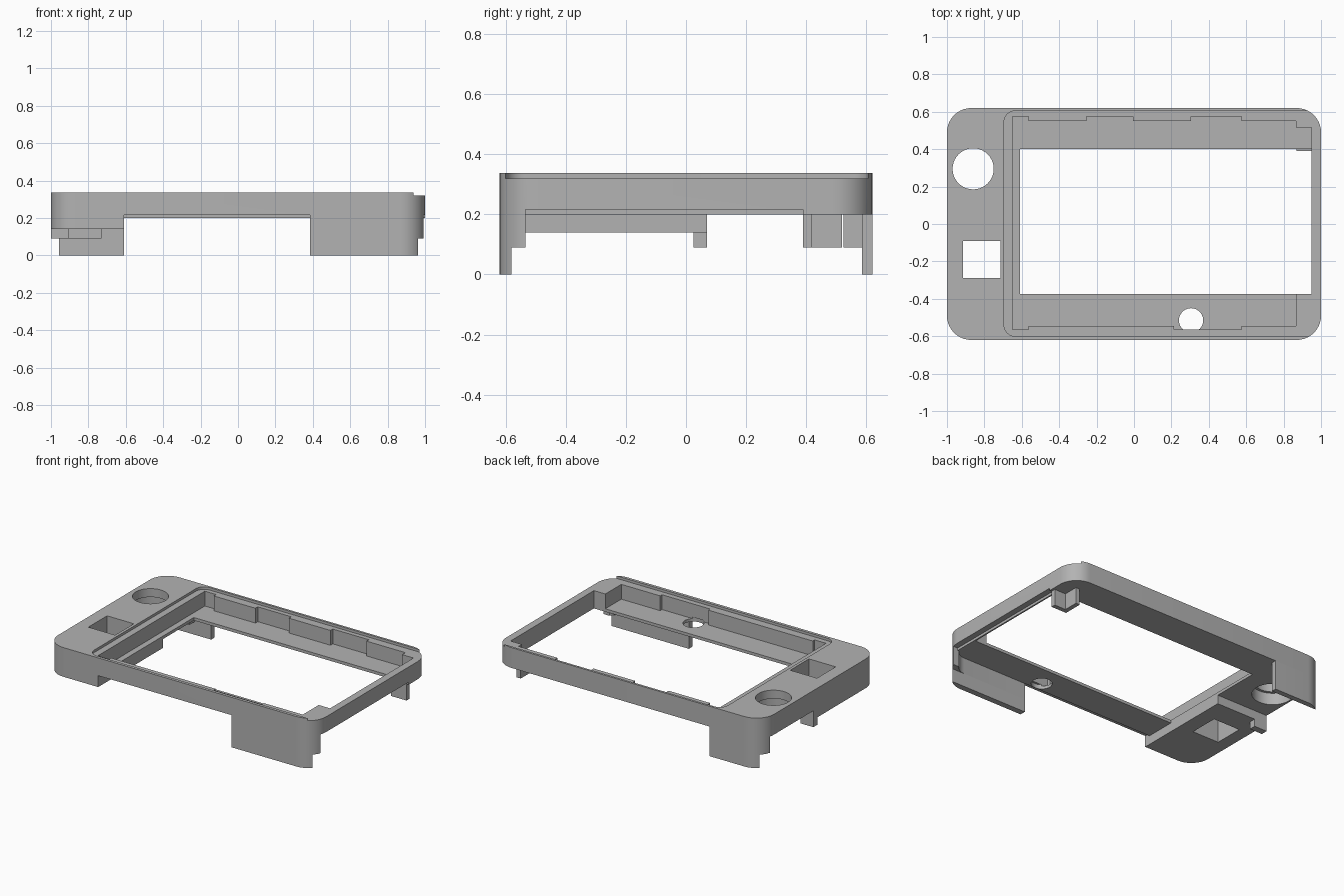
import bpy, bmesh, math

cube = bpy.data.objects.get("Cube")
if cube:
    bpy.data.objects.remove(cube, do_unlink=True)

grey = bpy.data.materials.new("plain_grey")
grey.use_nodes = True
grey.diffuse_color = (0.45, 0.45, 0.45, 1)
grey.node_tree.nodes["Principled BSDF"].inputs["Base Color"].default_value = (0.45, 0.45, 0.45, 1)

TOP, LIP, FLOOR, UNDER = 0.337, 0.32, 0.22, 0.2


def prism(name, points, z0, z1):
    """Extrude a closed outline from z0 up to z1."""
    bm = bmesh.new()
    face = bm.faces.new([bm.verts.new((x, y, z0)) for x, y in points])
    new = bmesh.ops.extrude_face_region(bm, geom=[face])["geom"]
    for v in new:
        if isinstance(v, bmesh.types.BMVert):
            v.co.z = z1
    bmesh.ops.recalc_face_normals(bm, faces=bm.faces)
    mesh = bpy.data.meshes.new(name)
    bm.to_mesh(mesh)
    bm.free()
    mesh.materials.append(grey)
    obj = bpy.data.objects.new(name, mesh)
    bpy.context.collection.objects.link(obj)
    return obj


def rect(x0, x1, y0, y1, r=0, steps=10):
    if not r:
        return [(x0, y0), (x1, y0), (x1, y1), (x0, y1)]
    pts = []
    corners = [(x1 - r, y1 - r), (x0 + r, y1 - r), (x0 + r, y0 + r), (x1 - r, y0 + r)]
    for q, (cx, cy) in enumerate(corners):
        for i in range(steps + 1):
            a = math.pi / 2 * (q + i / steps)
            pts.append((cx + r * math.cos(a), cy + r * math.sin(a)))
    return pts


def circle(cx, cy, r, n=40):
    return [(cx + r * math.cos(math.tau * i / n), cy + r * math.sin(math.tau * i / n)) for i in range(n)]


def combine(obj, points, z0, z1, mode="DIFFERENCE"):
    """Apply a boolean with a prism, then discard the cutter."""
    cutter = prism("cutter", points, z0, z1)
    mod = obj.modifiers.new("cut", "BOOLEAN")
    mod.operation, mod.object, mod.solver = mode, cutter, "EXACT"
    bpy.context.view_layer.objects.active = obj
    bpy.ops.object.modifier_apply(modifier=mod.name)
    bpy.data.objects.remove(cutter, do_unlink=True)


outer = rect(-1, 1, -0.62, 0.62, 0.13)
inner = rect(-0.96, 0.96, -0.58, 0.585, 0.09)

# Main frame with shallow lip open at the +x end
frame = prism("frame", outer, UNDER, TOP)
combine(frame, rect(-0.695, 1.3, -0.6, 0.605, 0.06), LIP, 0.5)

# Screen tray with stepped clip recesses along its sides
tray = [(-0.65, -0.565), (-0.565, -0.565), (-0.565, -0.545), (0.215, -0.545),
        (0.215, -0.565), (0.575, -0.565), (0.575, -0.545), (0.865, -0.545),
        (0.865, -0.375), (0.95, -0.375), (0.95, 0.515), (0.865, 0.515),
        (0.865, 0.55), (0.575, 0.55), (0.575, 0.575), (0.305, 0.575),
        (0.305, 0.55), (-0.005, 0.55), (-0.005, 0.575), (-0.255, 0.575),
        (-0.255, 0.55), (-0.565, 0.55), (-0.565, 0.575), (-0.65, 0.575)]
combine(frame, tray, FLOOR, 0.5)

# Window, round control hole with wider underside, and small floor hole
combine(frame, rect(-0.61, 0.95, -0.375, 0.4), 0, 0.5)
combine(frame, circle(-0.86, 0.295, 0.11), 0, 0.5)
combine(frame, circle(-0.86, 0.295, 0.128), 0, 0.28)
combine(frame, circle(0.305, -0.515, 0.065, 24), 0, FLOOR + 0.01)

# Raised lower edges of the front and side walls
combine(frame, rect(-0.61, 0.385, -0.7, -0.58), 0, 0.217)
combine(frame, rect(0.96, 1.1, -0.535, 0.39), 0, 0.217)

# Thick pad below the button panel
pad = prism("button_pad", outer, 0.14, UNDER)
combine(pad, rect(-1.1, -0.61, -0.7, 0.07), 0, 0.5, "INTERSECT")
for part in (frame, pad):
    combine(part, rect(-0.915, -0.715, -0.29, -0.09), 0, 0.5)

# Hanging skirts: upper corner wraps and lower straight tabs
skirts = [("front_corner_skirt", rect(0.385, 1.1, -0.7, -0.535), 0.09, UNDER),
          ("front_leg", rect(0.385, 1.1, -0.7, -0.58), 0, 0.09),
          ("back_corner_skirt", rect(-1.1, -0.61, 0.525, 0.7), 0.09, UNDER),
          ("back_leg", rect(-1.1, -0.61, 0.585, 0.7), 0, 0.09)]
parts = [frame, pad]
for name, area, z0, z1 in skirts:
    skirt = prism(name, outer, z0, z1)
    combine(skirt, inner, -0.1, 0.5)
    combine(skirt, area, -0.1, 0.5, "INTERSECT")
    parts.append(skirt)

# Small locating posts under the frame
bracket = [(0.87, 0.39), (0.985, 0.39), (0.985, 0.42), (0.9, 0.42), (0.9, 0.52), (0.87, 0.52)]
parts.append(prism("corner_bracket", bracket, 0.09, UNDER))
parts.append(prism("side_post", rect(-1, -0.905, 0.025, 0.07), 0.09, 0.14))
parts.append(prism("back_post", rect(-0.905, -0.73, 0.525, 0.585), 0.09, UNDER))

# Smooth curves, sharp edges
bpy.ops.object.select_all(action="DESELECT")
for part in parts:
    part.select_set(True)
bpy.context.view_layer.objects.active = frame
bpy.ops.object.shade_smooth_by_angle(angle=math.radians(30))
